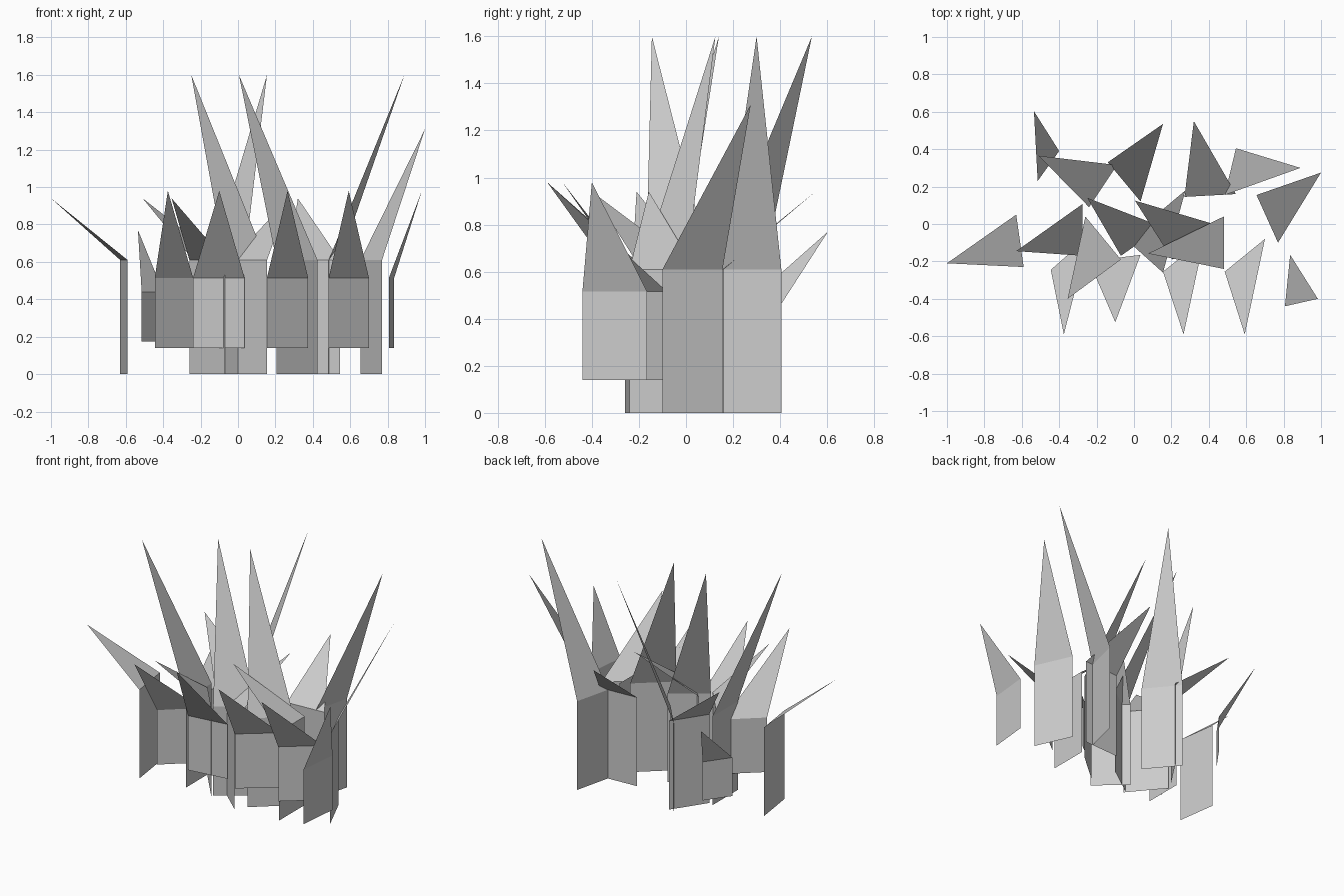
import bpy


def blade(name, x1, y1, x2, y2, tx, ty, bottom, fold, tip):
    """One grass blade: upright flat stem with a leaning pointed tip."""
    verts = [(x1, y1, bottom), (x2, y2, bottom), (x2, y2, fold),
             (x1, y1, fold), (tx, ty, tip)]
    mesh = bpy.data.meshes.new(name)
    mesh.from_pydata(verts, [], [(0, 1, 2, 3), (3, 2, 4)])
    obj = bpy.data.objects.new(name, mesh)
    bpy.context.collection.objects.link(obj)


# each clump: (bottom, fold, tip heights) and blades as root edge + tip in plan
clumps = {
    "tall_blade": ((0, 0.61, 1.6), [
        (-0.275, 0.107, -0.275, -0.17, -0.63, -0.145),
        (0.545, 0.405, 0.485, 0.155, 0.89, 0.3),
        (-0.14, 0.33, 0.035, 0.12, 0.155, 0.535),
        (-0.07, -0.17, 0.15, -0.015, -0.25, 0.14),
        (0.205, -0.19, 0.425, 0.0, 0.005, 0.125),
    ]),
    "medium_blade": ((0, 0.61, 1.31), [
        (0.655, 0.155, 0.77, -0.1, 1.0, 0.275),
    ]),
    "spread_blade": ((0, 0.61, 0.94), [
        (-0.63, 0.05, -0.59, -0.23, -1.0, -0.21),
        (-0.26, 0.04, -0.07, -0.19, -0.355, -0.4),
        (0.27, 0.145, 0.545, 0.16, 0.32, 0.55),
        (-0.09, 0.315, -0.24, 0.09, -0.51, 0.365),
        (0.48, 0.04, 0.48, -0.24, 0.075, -0.158),
        (-0.04, -0.085, 0.155, -0.26, 0.275, 0.18),
    ]),
    "front_blade": ((0.14, 0.515, 0.98), [
        (-0.445, -0.245, -0.24, -0.065, -0.375, -0.59),
        (-0.24, -0.2, 0.035, -0.165, -0.1, -0.525),
        (0.155, -0.255, 0.375, -0.08, 0.265, -0.59),
        (0.485, -0.255, 0.7, -0.08, 0.592, -0.59),
        (0.835, -0.165, 0.807, -0.44, 0.983, -0.4),
    ]),
    "small_back_blade": ((0.175, 0.44, 0.77), [
        (-0.4, 0.39, -0.515, 0.23, -0.535, 0.603),
    ]),
}

for name, (heights, plans) in clumps.items():
    for i, plan in enumerate(plans, 1):
        blade(f"{name}_{i}", *plan, *heights)
